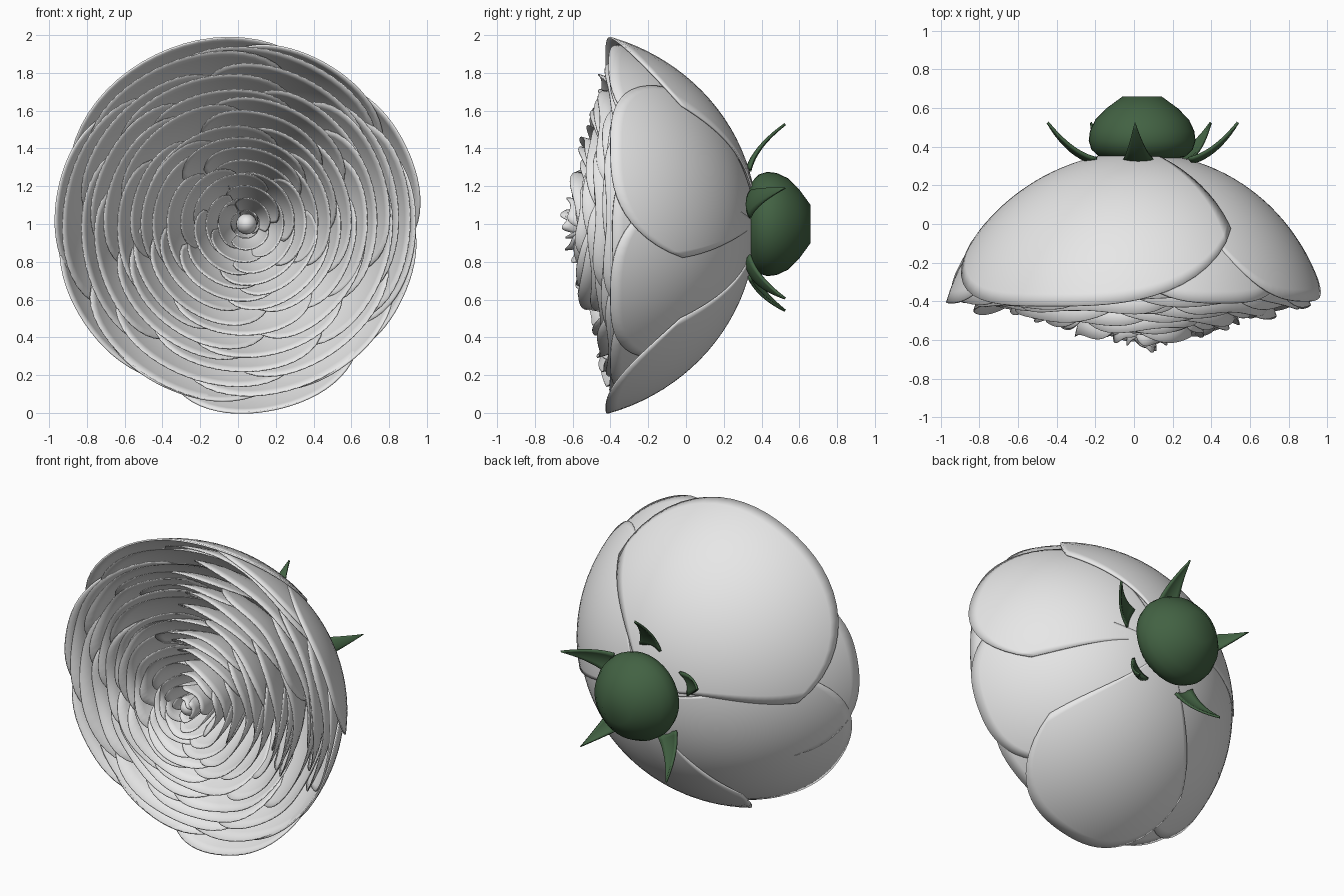
import bpy, bmesh, math, random
from mathutils import Vector

if "Cube" in bpy.data.objects:
    bpy.data.objects.remove(bpy.data.objects["Cube"])

random.seed(4)


def material(name, col):
    m = bpy.data.materials.new(name)
    m.diffuse_color = (*col, 1)
    m.use_nodes = True
    m.node_tree.nodes["Principled BSDF"].inputs["Base Color"].default_value = m.diffuse_color
    return m


PETAL = material("pale petal", (0.8, 0.8, 0.8))
GREEN = material("leaf green", (0.055, 0.122, 0.056))
SHIFT = 0.042   # sideways offset of the flower's heart


def finish(name, bm, mat, thickness=0, angle=50):
    bmesh.ops.recalc_face_normals(bm, faces=bm.faces)
    me = bpy.data.meshes.new(name)
    bm.to_mesh(me)
    bm.free()
    me.materials.append(mat)
    ob = bpy.data.objects.new(name, me)
    bpy.context.collection.objects.link(ob)
    if thickness:
        mod = ob.modifiers.new("thickness", "SOLIDIFY")
        mod.thickness = thickness
        mod.offset = 0
    bpy.ops.object.select_all(action='DESELECT')
    ob.select_set(True)
    bpy.context.view_layer.objects.active = ob
    bpy.ops.object.shade_smooth_by_angle(angle=math.radians(angle))
    return ob


def polar(r, a, y, cx=SHIFT):
    return Vector((cx + r * math.cos(a), y, 1 + r * math.sin(a)))


def grid(bm, point, nu, nv):
    """Sheet of quads; point(u, v) with u in 0..1 and v in -1..1."""
    rows = [[bm.verts.new(point(i / nu, 2 * j / nv - 1)) for j in range(nv + 1)]
            for i in range(nu + 1)]
    for r0, r1 in zip(rows, rows[1:]):
        for j in range(nv):
            bm.faces.new((r0[j], r0[j + 1], r1[j + 1], r1[j]))


def petal(bm, ang, half, R, rim, base, bend=1.3, cut=0.3, power=3.5, skew=0.02, wave=0.0,
          nu=14, nv=20):
    """Cupped petal: part of a bowl around the y axis with rounded top corners."""
    ph = random.uniform(0, 6)

    def point(u, v):
        s = 0.08 + (1 - cut * abs(v) ** power - 0.08) * u
        t = bend * s
        r = R * math.sin(t) / math.sin(bend)
        y = base + (rim - base) * (1 - math.cos(t)) / (1 - math.cos(bend))
        w = half * (0.7 + 0.3 * math.sin(min(1, 1.5 * s) * math.pi / 2))
        r *= 1 + skew * v
        y += wave * s ** 4 * math.sin(5 * v + ph)
        return polar(r, ang + w * v, y, SHIFT * max(0, 1 - r))
    grid(bm, point, nu, nv)


# Large outer petals: angle, half width (degrees), rim radius, rim y, skew
OUTER = [(116, 64, 0.993, -0.425, 0.0), (213, 46, 0.965, -0.41, -0.014),
         (281, 40, 1.0, -0.425, -0.008), (336, 38, 0.95, -0.4, 0.012),
         (25, 38, 0.975, -0.4, -0.012), (62, 40, 0.965, -0.41, 0.012),
         (356, 42, 0.935, -0.39, 0.012), (308, 40, 0.935, -0.4, 0.01),
         (170, 40, 0.968, -0.41, 0.006), (246, 44, 0.945, -0.4, 0.01)]
for k, (a, w, R, rim, sk) in enumerate(OUTER):
    bm = bmesh.new()
    petal(bm, math.radians(a), math.radians(w), R, rim, 0.372 - 0.003 * k,
          cut=0.32, power=3, skew=sk, nu=20, nv=28)
    finish("outer_petal_%d" % (k + 1), bm, PETAL, 0.01)

# Nested rings of inner petals, rising towards the middle
RINGS = 14
for k in range(RINGS):
    f = k / (RINGS - 1)
    R = 0.925 - 0.85 * f
    n = 6 if f < 0.4 else 5 if f < 0.7 else 4
    rim = -0.41 - 0.215 * f ** 0.95
    base = 0.335 - 0.6 * f
    bm = bmesh.new()
    for j in range(n):
        petal(bm, k * 2.4 + (j + random.uniform(-0.25, 0.25)) * math.tau / n,
              math.pi / n * random.uniform(1.3, 1.6),
              R * random.uniform(0.975, 1.015), rim + random.uniform(-0.03, 0.025), base,
              bend=1.27 - 0.22 * f, cut=0.22, power=4.5, skew=0.022, wave=0.014, nv=24)
    finish("inner_petals_%d" % (k + 1), bm, PETAL, 0.006)

# Round bud in the centre
bm = bmesh.new()
bmesh.ops.create_uvsphere(bm, u_segments=20, v_segments=12, radius=0.055)
for v in bm.verts:
    v.co = Vector((v.co.x + 0.045, v.co.y * 1.4 - 0.55, v.co.z + 1.0))
finish("centre_bud", bm, PETAL)

# Green seed cup behind the flower, a lathed profile with a small flat end
PROFILE = [(0.15, 0.32), (0.225, 0.35), (0.262, 0.385), (0.276, 0.43), (0.27, 0.48),
           (0.242, 0.54), (0.185, 0.598), (0.1, 0.66)]
N = 40
bm = bmesh.new()
rings = [[bm.verts.new(polar(r, math.tau * i / N, y)) for i in range(N)] for r, y in PROFILE]
for r0, r1 in zip(rings, rings[1:]):
    for i in range(N):
        bm.faces.new((r0[i], r0[(i + 1) % N], r1[(i + 1) % N], r1[i]))
bm.faces.new(rings[0])
bm.faces.new(rings[-1])
finish("seed_cup", bm, GREEN, angle=80)

# Pointed sepals curling backwards off the flower
for k, deg in enumerate((94, 21, 312, 240, 157)):
    a = math.radians(deg)
    side = Vector((-math.sin(a), 0, math.cos(a)))

    def point(u, v):
        r = 0.285 + 0.245 * u
        y = 0.32 + 0.07 * u + 0.135 * u ** 2 + 0.02 * v * v * (1 - u)
        w = 0.075 * (1 - u) * (1 + 0.25 * u) + 0.001
        return polar(r, a, y) + side * w * v
    bm = bmesh.new()
    grid(bm, point, 10, 6)
    finish("sepal_%d" % (k + 1), bm, GREEN, 0.014)
